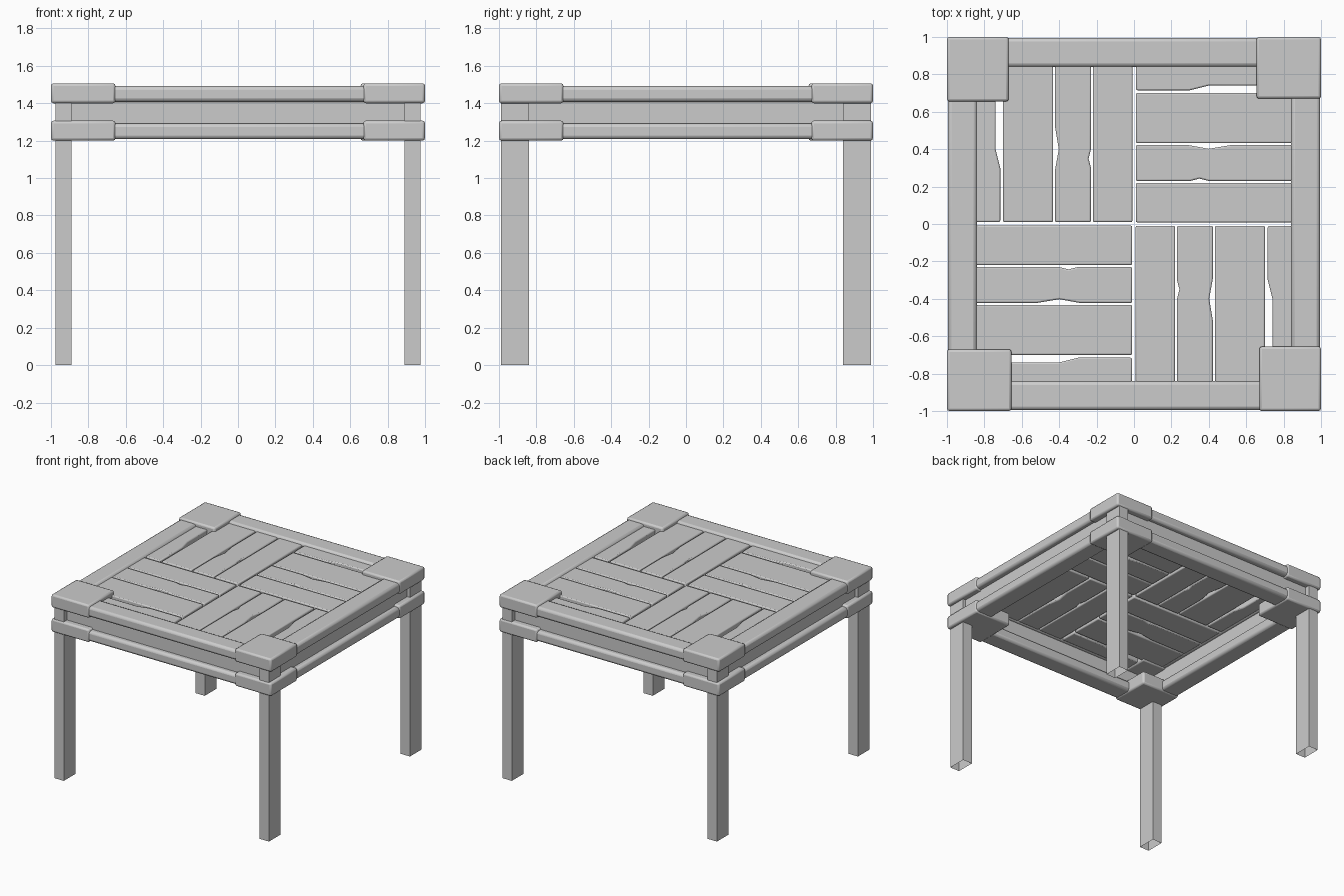
import bpy, bmesh, math
from mathutils import Matrix

if "Cube" in bpy.data.objects:
    bpy.data.objects.remove(bpy.data.objects["Cube"])


def prism(name, outline, z0, z1, bevel=0.0, turn=0, open_bottom=False):
    """Extrude a plan outline from z0 to z1, turned by quarter turns about z."""
    rot = Matrix.Rotation(turn * math.pi / 2, 4, 'Z')
    bm = bmesh.new()
    base = bm.faces.new([bm.verts.new((x, y, z0)) for x, y in outline])
    res = bmesh.ops.extrude_face_region(bm, geom=[base], use_keep_orig=True)
    for v in res['geom']:
        if isinstance(v, bmesh.types.BMVert):
            v.co.z = z1
    bmesh.ops.recalc_face_normals(bm, faces=bm.faces)
    if open_bottom:
        bottom = [f for f in bm.faces if all(abs(v.co.z - z0) < 1e-5 for v in f.verts)]
        bmesh.ops.delete(bm, geom=bottom, context='FACES_ONLY')
    bmesh.ops.transform(bm, matrix=rot, verts=bm.verts)
    me = bpy.data.meshes.new(name)
    bm.to_mesh(me)
    bm.free()
    ob = bpy.data.objects.new(name, me)
    bpy.context.collection.objects.link(ob)
    if bevel:
        mod = ob.modifiers.new("Bevel", 'BEVEL')
        mod.width = bevel
        mod.segments = 2
        mod.limit_method = 'ANGLE'
        mod.angle_limit = math.radians(40)
    bpy.ops.object.select_all(action='DESELECT')
    ob.select_set(True)
    bpy.context.view_layer.objects.active = ob
    bpy.ops.object.shade_smooth_by_angle(angle=math.radians(40))
    return ob


def rect(x0, x1, y0, y1):
    return [(x0, y0), (x1, y0), (x1, y1), (x0, y1)]


# One quadrant of planks (back left); the others are quarter turns of it
A, B = 0.01, 0.85
planks = {
    "edge": [(-0.85, A), (-0.715, A), (-0.715, 0.3), (-0.74, 0.4), (-0.74, B), (-0.85, B)],
    "wide": rect(-0.70, -0.432, A, B),
    "chipped": [(-0.422, A), (-0.23, A), (-0.23, 0.3), (-0.243, 0.35), (-0.23, 0.4), (-0.23, B),
                (-0.422, B), (-0.422, 0.52), (-0.402, 0.4), (-0.422, 0.29)],
    "inner": rect(-0.22, -0.008, A, B),
}
for q in range(4):
    for label, outline in planks.items():
        prism(f"top_plank_{label}_{q}", outline, 1.41, 1.475, 0.008, q)

# Two tiers of rails and corner blocks, with an inset apron between them
for q in range(4):
    for tier, z in (("lower", 1.2), ("upper", 1.4)):
        prism(f"{tier}_rail_{q}", rect(-0.85, 0.85, 0.84, 0.995), z + 0.008, z + 0.092, 0.02, q)
        prism(f"{tier}_corner_block_{q}", rect(-1, -0.67, 0.655, 1), z, z + 0.107, 0.014, q)
    prism(f"apron_{q}", rect(-0.9, 0.9, 0.87, 0.95), 1.28, 1.42, 0, q)

# Legs: deep in y, narrow in x
for sx, side in ((-1, "left"), (1, "right")):
    for sy, end in ((-1, "front"), (1, "back")):
        xs = sorted((sx * 0.89, sx * 0.975))
        ys = sorted((sy * 0.84, sy * 0.99))
        prism(f"{end}_{side}_leg", rect(*xs, *ys), 0, 1.43, 0, 0, True)
